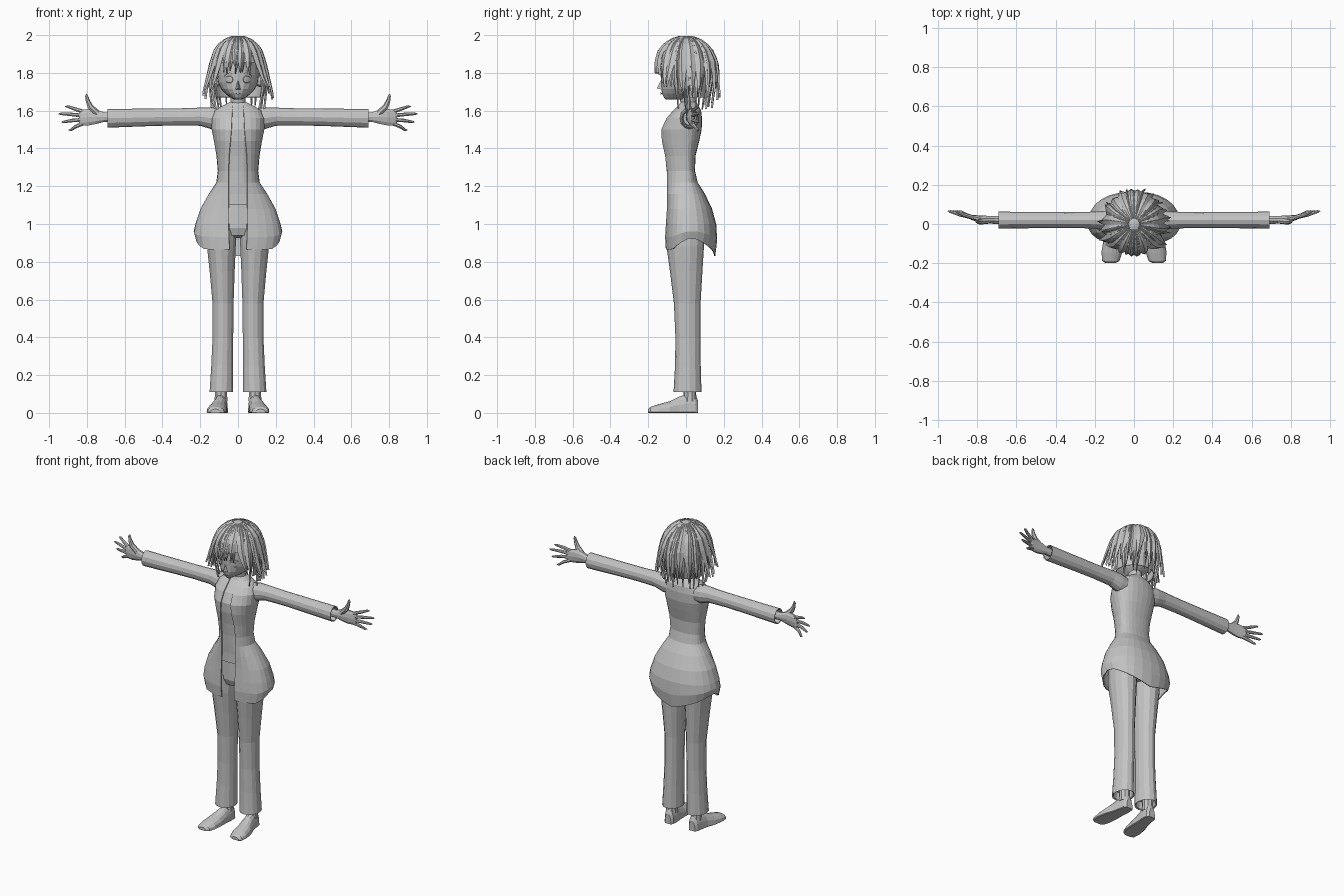
import bpy, bmesh, math, random
from mathutils import Vector

if "Cube" in bpy.data.objects:
    bpy.data.objects.remove(bpy.data.objects["Cube"])

random.seed(4)
grey = bpy.data.materials.new("plain grey")
grey.diffuse_color = (0.55, 0.55, 0.55, 1)
grey.use_nodes = True
grey.node_tree.nodes["Principled BSDF"].inputs["Base Color"].default_value = grey.diffuse_color


def finish(bm, name, mirror=False, thick=0.0):
    bmesh.ops.recalc_face_normals(bm, faces=bm.faces)
    me = bpy.data.meshes.new(name)
    bm.to_mesh(me)
    bm.free()
    me.materials.append(grey)
    ob = bpy.data.objects.new(name, me)
    bpy.context.collection.objects.link(ob)
    if thick:
        m = ob.modifiers.new("thickness", 'SOLIDIFY')
        m.thickness = thick
    if mirror:
        m = ob.modifiers.new("mirror", 'MIRROR')
        m.use_clip = False
        m.use_mirror_merge = False
    return ob


def add_loft(bm, rings, closed=True, caps=True):
    vs = [[bm.verts.new(p) for p in r] for r in rings]
    n = len(vs[0])
    for a, b in zip(vs, vs[1:]):
        for i in range(n if closed else n - 1):
            j = (i + 1) % n
            bm.faces.new((a[i], a[j], b[j], b[i]))
    if caps and closed:
        bm.faces.new(vs[0])
        bm.faces.new(vs[-1])


def loft(name, rings, mirror=False, closed=True, caps=True, thick=0.0):
    bm = bmesh.new()
    add_loft(bm, rings, closed, caps)
    return finish(bm, name, mirror, thick)


def spow(v, e):
    return math.copysign(abs(v) ** e, v)


def around(t, z, w, f, b, cx=0.0, cy=0.0, e=1.0):
    """Point on a horizontal egg: t=0 front, w half width, f/b front and back depth."""
    c = spow(math.cos(t), e)
    return (cx + w * spow(math.sin(t), e), cy - (f if c > 0 else b) * c, z)


def ring(z, w, f, b, cx=0.0, cy=0.0, n=20, e=1.0):
    return [around(math.tau * i / n, z, w, f, b, cx, cy, e) for i in range(n)]


def xring(x, cy, cz, ry, rz, n=12):
    return [(x, cy + ry * math.cos(math.tau * i / n), cz + rz * math.sin(math.tau * i / n)) for i in range(n)]


def add_tube(bm, pts, radii, n=7):
    pts = [Vector(p) for p in pts]
    rings = []
    for i, p in enumerate(pts):
        d = (pts[min(i + 1, len(pts) - 1)] - pts[max(i - 1, 0)]).normalized()
        u = d.cross(Vector((0, 1, 0))).normalized()
        v = d.cross(u)
        rings.append([p + radii[i] * (u * math.cos(math.tau * k / n) + v * math.sin(math.tau * k / n))
                      for k in range(n)])
    add_loft(bm, rings)


def lookup(table, z):
    """Interpolate a table sorted by falling z."""
    if z >= table[0][0]:
        return table[0][1:]
    for a, b in zip(table, table[1:]):
        if z >= b[0]:
            k = (a[0] - z) / (a[0] - b[0])
            return [p + (q - p) * k for p, q in zip(a[1:], b[1:])]
    return table[-1][1:]


# Torso profile: z, half width, front depth, back depth, half gap of the opening
TORSO = [(1.645, .045, .035, .055, .03), (1.625, .085, .045, .068, .03), (1.6, .125, .07, .08, .03),
         (1.56, .142, .105, .085, .032), (1.5, .14, .133, .083, .035), (1.44, .128, .132, .07, .04),
         (1.36, .114, .118, .05, .048), (1.28, .107, .11, .048, .05), (1.22, .115, .108, .062, .05),
         (1.16, .155, .104, .1, .05), (1.08, .2, .103, .138, .05), (1.0, .226, .108, .16, .05),
         (.94, .235, .112, .165, .048), (.87, .222, .108, .155, .045)]

# Open jacket with a pointed hem
def hem(t):
    a = abs((math.degrees(t) + 180) % 360 - 180)
    return .865 if a < 50 else .865 + .065 * (a - 50) / 50 if a < 100 else .93 - .1 * (a - 100) / 80

rows = []
for k, (z, w, f, b, g) in enumerate(TORSO):
    t0 = math.asin(min(.9, (g / w) ** (1 / .88)))
    row = []
    for i in range(25):
        t = t0 + (math.tau - 2 * t0) * i / 24
        zz = z if k < 11 else 1.0 - (1.0 - hem(t)) * (k - 11) / 2
        row.append(around(t, zz, w, f, b, e=.88))
    rows.append(row)
loft("jacket", rows, closed=False, thick=.006)

# Shirt seen through the opening
loft("shirt", [ring(z, w - .014, f - .008, b - .014, n=24, e=.88)
               for z, w, f, b, g in TORSO[:10]] + [ring(1.1, .15, .097, .1, n=24, e=.88)])

# Trousers: hips and two legs
loft("trouser_hips", [ring(1.16, .12, .085, .07), ring(1.06, .158, .088, .1), ring(.98, .165, .09, .11),
                      ring(.94, .13, .075, .09), ring(.925, .05, .03, .05)])
LEG = [(1.0, .085, .08, .1, .1), (.88, .088, .078, .103, .095), (.75, .084, .068, .085, .087),
       (.58, .079, .057, .064, .077), (.4, .08, .056, .056, .076), (.25, .084, .059, .058, .078),
       (.11, .088, .064, .066, .082)]
loft("trouser_leg", [ring(z, w, f, b, cx, n=14) for z, cx, w, f, b in LEG] +
     [ring(.115, .056, .058, .074, .088, n=14), ring(.16, .05, .05, .066, .088, n=14)], mirror=True)

# Ankles and shoes
loft("ankle", [ring(z, r, r, r, .09, .02, n=10) for z, r in ((.06, .036), (.1, .034), (.2, .036))], mirror=True)
SHOE = [(-.2, .12, .025, .016), (-.188, .118, .044, .028), (-.145, .113, .053, .042), (-.085, .106, .05, .058),
        (-.035, .097, .04, .082), (.015, .09, .037, .1), (.05, .088, .033, .092), (.064, .088, .022, .06)]
loft("shoe", [[(cx + w * math.cos(math.pi * i / 8), y, .004 + h * math.sin(math.pi * i / 8) ** .8)
               for i in range(9)] + [(cx - w * .9, y, 0), (cx + w * .9, y, 0)]
              for y, cx, w, h in SHOE], mirror=True)

# Sleeves, hollow at the cuff
SLEEVE = [(.07, .015, 1.55, .05, .055), (.14, .018, 1.56, .05, .058), (.2, .02, 1.568, .043, .048),
          (.32, .02, 1.567, .04, .045), (.45, .02, 1.565, .041, .046), (.58, .02, 1.562, .042, .048),
          (.69, .02, 1.56, .043, .05), (.688, .02, 1.56, .037, .044), (.64, .02, 1.56, .034, .038)]
loft("sleeve", [xring(*r) for r in SLEEVE], mirror=True)

# Hands: palm, four fingers and thumb
bm = bmesh.new()
add_loft(bm, [xring(*r, n=10) for r in ((.63, .02, 1.565, .022, .026), (.71, .021, 1.566, .02, .027),
                                        (.75, .022, 1.568, .02, .04), (.79, .026, 1.566, .018, .046),
                                        (.83, .034, 1.562, .013, .043), (.842, .037, 1.562, .007, .036))])
for z0, xt, zt in ((1.594, .915, 1.622), (1.573, .95, 1.583), (1.551, .935, 1.54), (1.531, .897, 1.497)):
    zm = (z0 + zt) / 2
    add_tube(bm, [(.82, .033, z0), (.5 * (.82 + xt), .047, zm + .002), (xt - .012, .064, zt), (xt, .067, zt)],
             [.011, .0098, .007, .002])
add_tube(bm, [(.745, .018, 1.585), (.782, .013, 1.62), (.796, .012, 1.652), (.802, .014, 1.678), (.803, .015, 1.688)],
         [.018, .016, .0115, .008, .002])
finish(bm, "hand", mirror=True)

# Neck and head
loft("neck", [ring(1.58, .055, .04, .045, cy=.015, n=14), ring(1.63, .042, .04, .042, cy=.012, n=14),
              ring(1.72, .04, .04, .042, n=14)])
HEAD = [(1.97, .05, .05, .06), (1.93, .09, .1, .11), (1.86, .112, .13, .13), (1.79, .112, .133, .125),
        (1.75, .107, .131, .11), (1.715, .09, .131, .09), (1.69, .068, .126, .06), (1.67, .042, .117, .03),
        (1.658, .018, .105, .0)]
loft("head", [ring(*r) for r in HEAD])

# Nose, mouth and ears
bm = bmesh.new()
tip, top = bm.verts.new((0, -.155, 1.718)), bm.verts.new((0, -.13, 1.765))
l, r = bm.verts.new((-.014, -.128, 1.712)), bm.verts.new((.014, -.128, 1.712))
for f in ((top, l, tip), (top, tip, r), (l, r, tip)):
    bm.faces.new(f)
finish(bm, "nose")
loft("mouth", [[(x, -.131 + abs(x) * .25 - d, 1.69 + z) for x, z in
                ((-.018, .001), (0, .005), (.018, .001), (0, -.005))] for d in (0, .006)])
loft("ear", [xring(x, .0, 1.76, ry, rz, n=8) for x, ry, rz in ((.1, .02, .03), (.12, .024, .036), (.124, .012, .022))],
     mirror=True)

# Eyes and lids as thin plates on the face
def face_point(x, z, out):
    w, f, b = lookup(HEAD, z)
    return (x, -f * math.sqrt(max(0, 1 - (x / w) ** 2)) - out, z)

loft("eye", [[face_point(.047 + .021 * s * math.cos(math.tau * i / 10), 1.765 + .02 * s * math.sin(math.tau * i / 10), o)
              for i in range(10)] for s, o in ((1.0, 0), (.9, .004), (.4, .005))], mirror=True)
loft("eyelid", [[face_point(.022 + .056 * k / 6, 1.78 + .016 * math.sin(math.pi * k / 6) + h, .005)
                 for k in range(7)] for h in (0, .006)], mirror=True, closed=False, thick=.004)

# Hair: cap, back shell and layered tapering locks
HAIR = [(2.0, .012, .012, .012), (1.99, .05, .055, .055), (1.965, .09, .1, .098), (1.92, .12, .14, .135),
        (1.86, .137, .157, .16), (1.79, .145, .155, .16), (1.72, .143, .13, .145), (1.65, .128, .1, .125),
        (1.58, .112, .08, .11)]
loft("hair_cap", [ring(z - .004, w * .97, f * .97, b * .97, n=24) for z, w, f, b in HAIR[:5]])
loft("hair_back", [[around(math.radians(80 + 200 * i / 16), z, *[v * .93 for v in lookup(HAIR, z)])
                    for i in range(17)] for z in (1.87, 1.79, 1.73, 1.67)], closed=False, thick=.006)


def add_lock(bm, t, z_end, half, flare, lift, drift):
    rings, n = [], 9
    for k in range(n + 1):
        u = k / n
        z = 1.995 - (1.995 - z_end) * u ** 1.35
        w, f, b = lookup(HAIR, z)
        s = half * (1 if u < .55 else max(.06, ((1 - u) / .45) ** .8))
        tt, grow = t + drift * u * u, lift * min(1, u * 3) + flare * u ** 4
        rings.append([around(tt + s * q, z, w + grow + h, f + grow + h, b + grow + h)
                      for q, h in ((-1, -.004), (0, .005), (1, -.004))])
    add_loft(bm, rings, closed=False)


bm = bmesh.new()
for layer, count in ((0, 26), (1, 20)):
    for i in range(count):
        t = math.tau * (i + .5 * layer) / count
        a = abs((math.degrees(t) + 180) % 360 - 180)
        if a < 42:
            z_end = random.uniform(1.785, 1.825)
        elif a < 66:
            z_end = random.uniform(1.69, 1.74)
        else:
            z_end = random.uniform(1.6, 1.645) + layer * .055
        flare = 0 if a < 42 else random.uniform(0, .02) + layer * .03
        add_lock(bm, t, z_end, math.pi / count * 1.12, flare, .002 + .004 * layer, random.uniform(-.12, .12))
finish(bm, "hair_locks", thick=.003)

# Loose flicked strands at the sides and back
bm = bmesh.new()
for t, z in ((75, 1.69), (100, 1.66), (130, 1.67), (165, 1.69), (195, 1.67), (235, 1.66), (262, 1.68), (284, 1.69)):
    add_lock(bm, math.radians(t), z, .06, .045, .006, random.uniform(-.1, .1))
finish(bm, "hair_flicks", thick=.003)
